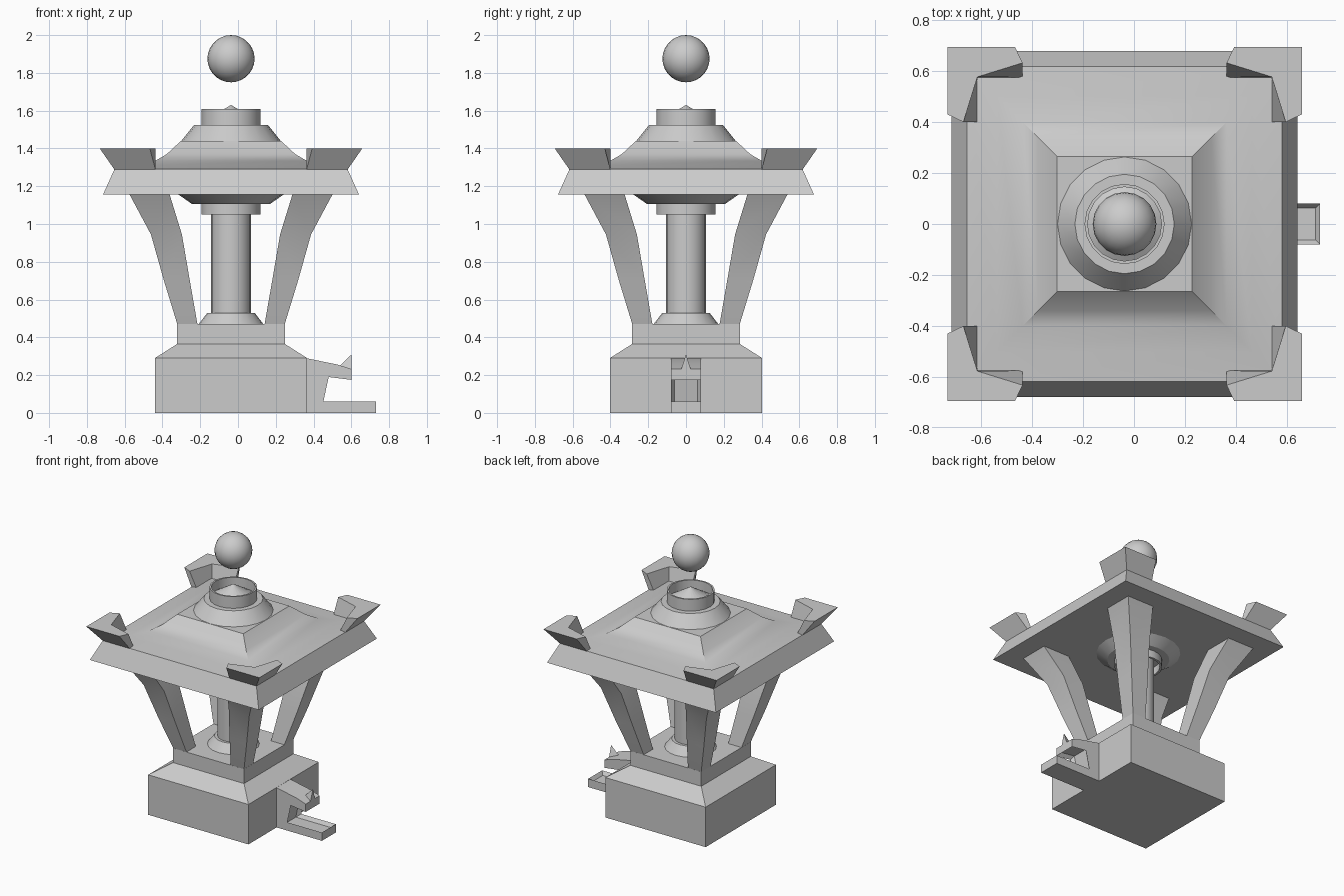
import bpy, bmesh, math

if "Cube" in bpy.data.objects:
    bpy.data.objects.remove(bpy.data.objects["Cube"])

CX = -0.037  # vertical axis of the lantern
SIDES = 20


def finish(bm, name, angle=30):
    bmesh.ops.recalc_face_normals(bm, faces=bm.faces)
    me = bpy.data.meshes.new(name)
    bm.to_mesh(me)
    bm.free()
    ob = bpy.data.objects.new(name, me)
    bpy.context.collection.objects.link(ob)
    bpy.ops.object.select_all(action='DESELECT')
    ob.select_set(True)
    bpy.context.view_layer.objects.active = ob
    bpy.ops.object.shade_smooth_by_angle(angle=math.radians(angle))
    return ob


def loft(name, rings, angle=30, closed=False):
    """Skin a stack of equal-length rings; cap the ends or join them."""
    bm = bmesh.new()
    vs = [[bm.verts.new((x + CX, y, z)) for x, y, z in r] for r in rings]
    pairs = list(zip(vs, vs[1:]))
    if closed:
        pairs.append((vs[-1], vs[0]))
    else:
        bm.faces.new(vs[0])
        bm.faces.new(vs[-1])
    n = len(rings[0])
    for a, b in pairs:
        for i in range(n):
            j = (i + 1) % n
            bm.faces.new((a[i], a[j], b[j], b[i]))
    return finish(bm, name, angle)


def square_stack(name, profile, angle=30):
    return loft(name, [[(-h, -h, z), (h, -h, z), (h, h, z), (-h, h, z)]
                       for h, z in profile], angle)


def round_stack(name, profile, closed=False):
    return loft(name, [[(r * math.cos(2 * math.pi * i / SIDES),
                         r * math.sin(2 * math.pi * i / SIDES), z)
                        for i in range(SIDES)] for r, z in profile],
                30, closed)


# Stepped base
square_stack("base", [(0.403, 0), (0.403, 0.29), (0.285, 0.365), (0.285, 0.47)], 20)

# Roof slab with flared rim and concave top
square_stack("roof", [(0.678, 1.155), (0.617, 1.29), (0.5, 1.308),
                      (0.40, 1.335), (0.34, 1.37), (0.265, 1.44)])

# Central pillar and its round collars
round_stack("pillar", [(0.105, 0.47), (0.105, 1.16)])
round_stack("pillar_foot", [(0.175, 0.465), (0.125, 0.53)])
round_stack("ceiling_disc", [(0.205, 1.105), (0.28, 1.157)])
round_stack("ceiling_ring", [(0.157, 1.05), (0.157, 1.11), (0.142, 1.11), (0.142, 1.05)], True)
round_stack("roof_disc", [(0.263, 1.44), (0.195, 1.525)])
round_stack("top_ring", [(0.157, 1.52), (0.157, 1.61), (0.145, 1.61), (0.145, 1.52)], True)
round_stack("ring_cone", [(0.148, 1.54), (0.001, 1.63)])

# Floating ball
bm = bmesh.new()
bmesh.ops.create_uvsphere(bm, u_segments=20, v_segments=14, radius=0.125)
bmesh.ops.translate(bm, verts=bm.verts, vec=(CX, 0, 1.875))
finish(bm, "ball")

# Curved legs and roof corner horns, one of each per corner
leg_sections = [(0.177, 0.283, 0.465), (0.218, 0.355, 0.70), (0.26, 0.424, 0.945), (0.325, 0.537, 1.156)]
horn_low = [(0.617, 0.617), (0.40, 0.617), (0.40, 0.575),
            (0.575, 0.575), (0.575, 0.40), (0.617, 0.40)]
horn_top = [(0.695, 0.695), (0.43, 0.695), (0.40, 0.632),
            (0.577, 0.577), (0.632, 0.40), (0.695, 0.43)]
for sx, side in ((1, "right"), (-1, "left")):
    for sy, end in ((1, "back"), (-1, "front")):
        loft(f"leg_{end}_{side}",
             [[(sx * x, sy * y, z) for x, y in ((a, a), (b, a), (b, b), (a, b))]
              for a, b, z in leg_sections])
        loft(f"roof_horn_{end}_{side}",
             [[(sx * x, sy * y, z) for x, y in pts]
              for pts, z in ((horn_low, 1.288), (horn_top, 1.40))])

# Open-mouthed spout: side profile extruded across y, mouth lining hollowed
profile = [(0.30, 0), (0.73, 0), (0.73, 0.06), (0.452, 0.06), (0.48, 0.19),
           (0.60, 0.175), (0.60, 0.232), (0.53, 0.255), (0.36, 0.29), (0.30, 0.29)]
bm = bmesh.new()
a = [bm.verts.new((x, -0.08, z)) for x, z in profile]
b = [bm.verts.new((x, 0.08, z)) for x, z in profile]
bm.faces.new(a)
bm.faces.new(b[::-1])
walls = []
for i in range(len(a)):
    j = (i + 1) % len(a)
    walls.append(bm.faces.new((a[i], b[i], b[j], a[j])))
bmesh.ops.recalc_face_normals(bm, faces=bm.faces)
bmesh.ops.inset_region(bm, faces=walls[2:5], thickness=0.018, depth=-0.025,
                       use_even_offset=True)
finish(bm, "spout")

# Small spike on the tip of the upper lip
bm = bmesh.new()
base = [bm.verts.new(p) for p in ((0.54, 0, 0.25), (0.60, -0.025, 0.232), (0.60, 0.025, 0.232))]
tip = bm.verts.new((0.602, 0, 0.31))
bm.faces.new(base)
for i in range(3):
    bm.faces.new((base[i], base[(i + 1) % 3], tip))
finish(bm, "spout_spike")
